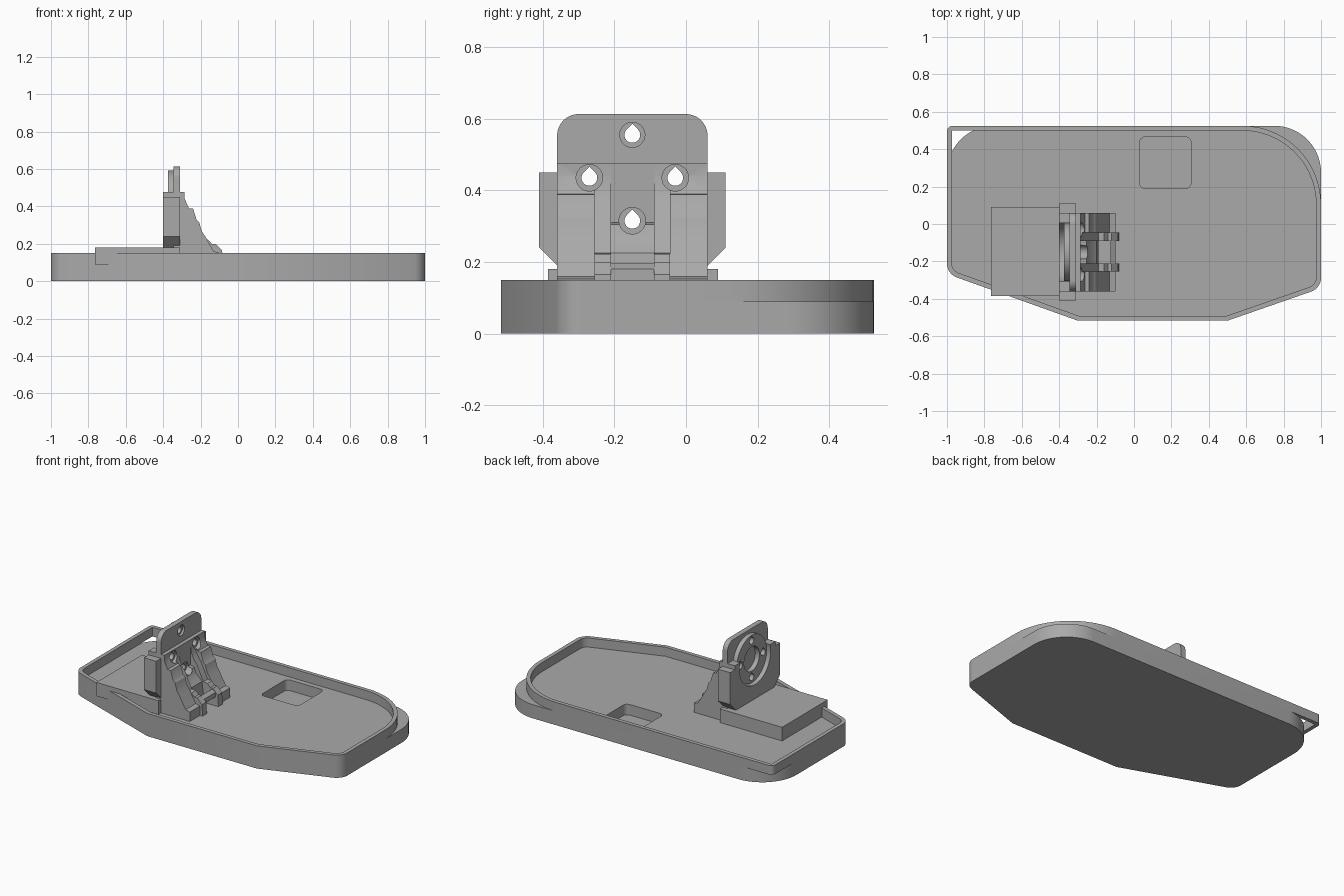
import bpy, bmesh, math
from mathutils import Vector

if "Cube" in bpy.data.objects:
    bpy.data.objects.remove(bpy.data.objects["Cube"])

grey = bpy.data.materials.new("grey_plastic")
grey.use_nodes = True
grey.diffuse_color = (0.4, 0.4, 0.4, 1)
grey.node_tree.nodes["Principled BSDF"].inputs["Base Color"].default_value = (0.4, 0.4, 0.4, 1)


def prism(name, pts, lo, hi, axis="z"):
    """Extrude a 2D profile along an axis: z takes (x, y), y takes (x, z), x takes (y, z)."""
    place = {"z": lambda a, b, h: (a, b, h),
             "y": lambda a, b, h: (a, h, b),
             "x": lambda a, b, h: (h, a, b)}[axis]
    bm = bmesh.new()
    face = bm.faces.new([bm.verts.new(place(a, b, lo)) for a, b in pts])
    ext = bmesh.ops.extrude_face_region(bm, geom=[face])
    move = Vector(place(0, 0, hi - lo))
    bmesh.ops.translate(bm, vec=move, verts=[v for v in ext["geom"] if isinstance(v, bmesh.types.BMVert)])
    bmesh.ops.recalc_face_normals(bm, faces=bm.faces)
    me = bpy.data.meshes.new(name)
    bm.to_mesh(me)
    bm.free()
    me.materials.append(grey)
    ob = bpy.data.objects.new(name, me)
    bpy.context.collection.objects.link(ob)
    return ob


def box(name, x0, x1, y0, y1, z0, z1):
    return prism(name, [(x0, y0), (x1, y0), (x1, y1), (x0, y1)], z0, z1)


def rounded(corners, inset=0, steps=14):
    """Counter-clockwise polygon with a radius per corner, optionally moved inward."""
    out, n = [], len(corners)
    for i, (x, y, r) in enumerate(corners):
        p = Vector((x, y))
        a = (Vector(corners[i - 1][:2]) - p).normalized()
        b = (Vector(corners[(i + 1) % n][:2]) - p).normalized()
        half = a.angle(b) / 2
        mid = (a + b).normalized()
        p = p + mid * (inset / math.sin(half))
        r = max(r - inset, 0)
        if r == 0:
            out.append(tuple(p))
            continue
        c = p + mid * (r / math.sin(half))
        s = p + a * (r / math.tan(half)) - c
        turn = math.pi - 2 * half
        for k in range(steps + 1):
            t = turn * k / steps
            out.append((c.x + s.x * math.cos(t) - s.y * math.sin(t),
                        c.y + s.x * math.sin(t) + s.y * math.cos(t)))
    return out


def circle(cy, cz, r, n=48):
    return [(cy + r * math.cos(2 * math.pi * k / n), cz + r * math.sin(2 * math.pi * k / n)) for k in range(n)]


def teardrop(cy, cz, r):
    arc = [math.radians(135 + 270 * k / 24) for k in range(25)]
    return [(cy, cz + r * 1.414)] + [(cy + r * math.cos(t), cz + r * math.sin(t)) for t in arc]


def cut(ob, *cutters):
    for c in cutters:
        m = ob.modifiers.new("cut", "BOOLEAN")
        m.operation, m.solver, m.object = "DIFFERENCE", "EXACT", c
        bpy.context.view_layer.objects.active = ob
        bpy.ops.object.modifier_apply(modifier=m.name)
    for c in cutters:
        bpy.data.objects.remove(c)


# Tray: base plate with a pocket, and a rim whose back corners differ from the plate
BACK, FLOOR, RIM = 0.525, 0.09, 0.15
front_edge = [(-1, -0.267, 0.08), (-0.3, -0.517, 0), (0.5, -0.517, 0), (1, -0.343, 0.08)]
plate_line = front_edge + [(1, BACK, 0.25), (-1, BACK, 0.25)]
rim_line = front_edge + [(1, BACK, 0.42), (-1, BACK, 0.03)]
base = prism("base_plate", rounded(plate_line), 0, FLOOR)
pocket = [(0.03, 0.19, 0.03), (0.305, 0.19, 0.03), (0.305, 0.465, 0.03), (0.03, 0.465, 0.03)]
cut(base, prism("pocket_cutter", rounded(pocket, 0, 6), 0.02, 0.2))
rim = prism("tray_rim", rounded(rim_line), FLOOR, RIM)
cut(rim, prism("rim_cutter", rounded(rim_line, 0.026), 0, 0.3))

# Mount foot
box("mount_foot", -0.765, -0.31, -0.385, 0.09, FLOOR, 0.18)

# Upright plate, cradle with side wings, and hollow disc
CY, CZ = -0.15, 0.435
holes = [(CY, CZ + 0.12), (CY - 0.12, CZ), (CY + 0.12, CZ), (CY, CZ - 0.12)]


def drill(r_shape, r, lo, hi):
    return [prism("hole_cutter", r_shape(y, z, r), lo, hi, "x") for y, z in holes]


upright = [(-0.36, 0.12, 0), (0.06, 0.12, 0), (0.06, 0.613, 0.06), (-0.36, 0.613, 0.06)]
back_plate = prism("upright_plate", rounded(upright), -0.345, -0.31, "x")
cut(back_plate, *drill(teardrop, 0.022, -0.5, 0))
cut(back_plate, prism("counterbore_cutter", circle(*holes[0], 0.035), -0.325, 0, "x"))

wing = [(0.26, 0.45), (0.26, 0.24), (0.2, 0.18)]
cradle_line = [(CY + y, z) for y, z in wing]
cradle_line += [(CY - y, z) for y, z in reversed(wing)]
cradle_line += [(CY - 0.21, 0.45), (CY - 0.21, 0.477), (CY + 0.21, 0.477), (CY + 0.21, 0.45)]
cradle = prism("cradle", cradle_line, -0.4, -0.345, "x")
cut(cradle, prism("cradle_cutter", circle(CY, CZ, 0.162, 64), -0.5, -0.2, "x"))
for side in (-1, 1):
    inner, outer = CY + side * 0.21, CY + side * 0.26
    prism("cradle_wing", [(inner, 0.45), (outer, 0.45), (outer, 0.24), (inner, 0.19)], -0.345, -0.31, "x")

disc = prism("disc", circle(CY, CZ, 0.156, 64), -0.375, -0.345, "x")
cut(disc, prism("bore_cutter", circle(CY, CZ, 0.08), -0.5, -0.2, "x"), *drill(teardrop, 0.022, -0.5, 0))

# Sloped brace: stepped outer ribs, inner rails, recessed core
head = [(-0.31, FLOOR), (-0.31, 0.477), (-0.285, 0.477), (-0.285, 0.44)]
rib_line = head + [(-0.262, 0.39), (-0.24, 0.388), (-0.222, 0.33), (-0.207, 0.315), (-0.195, 0.27),
                   (-0.172, 0.235), (-0.165, 0.22), (-0.13, 0.16), (-0.1, 0.152), (-0.1, FLOOR)]
rail_line = head + [(-0.275, 0.39), (-0.262, 0.36), (-0.235, 0.32), (-0.19, 0.225),
                    (-0.16, 0.222), (-0.14, 0.2), (-0.12, 0.2), (-0.085, 0.165), (-0.08, FLOOR)]
core_line = head + [(-0.285, 0.31), (-0.255, 0.305), (-0.245, 0.27), (-0.2, 0.225),
                    (-0.19, 0.15), (-0.19, FLOOR)]


def brace(name, line, y0, y1):
    ob = prism(name, line, y0, y1, "y")
    cut(ob, *drill(circle, 0.037, -0.295, 0), *drill(teardrop, 0.022, -0.5, 0))


for side in (-1, 1):
    for name, line, near, far in (("brace_rib", rib_line, 0.105, 0.21), ("brace_rail", rail_line, 0.06, 0.105)):
        brace(name, line, *sorted((CY + side * near, CY + side * far)))
brace("brace_core", core_line, CY - 0.06, CY + 0.06)
prism("brace_crossbar", [(-0.125, 0.15), (-0.125, 0.195), (-0.1, 0.18), (-0.1, 0.15)], CY - 0.06, CY + 0.06, "y")

# Smooth the curved walls, keep hard edges
bpy.ops.object.select_all(action="DESELECT")
for ob in bpy.context.scene.objects:
    if ob.type == "MESH":
        ob.select_set(True)
        bpy.context.view_layer.objects.active = ob
bpy.ops.object.shade_smooth_by_angle(angle=math.radians(30))
